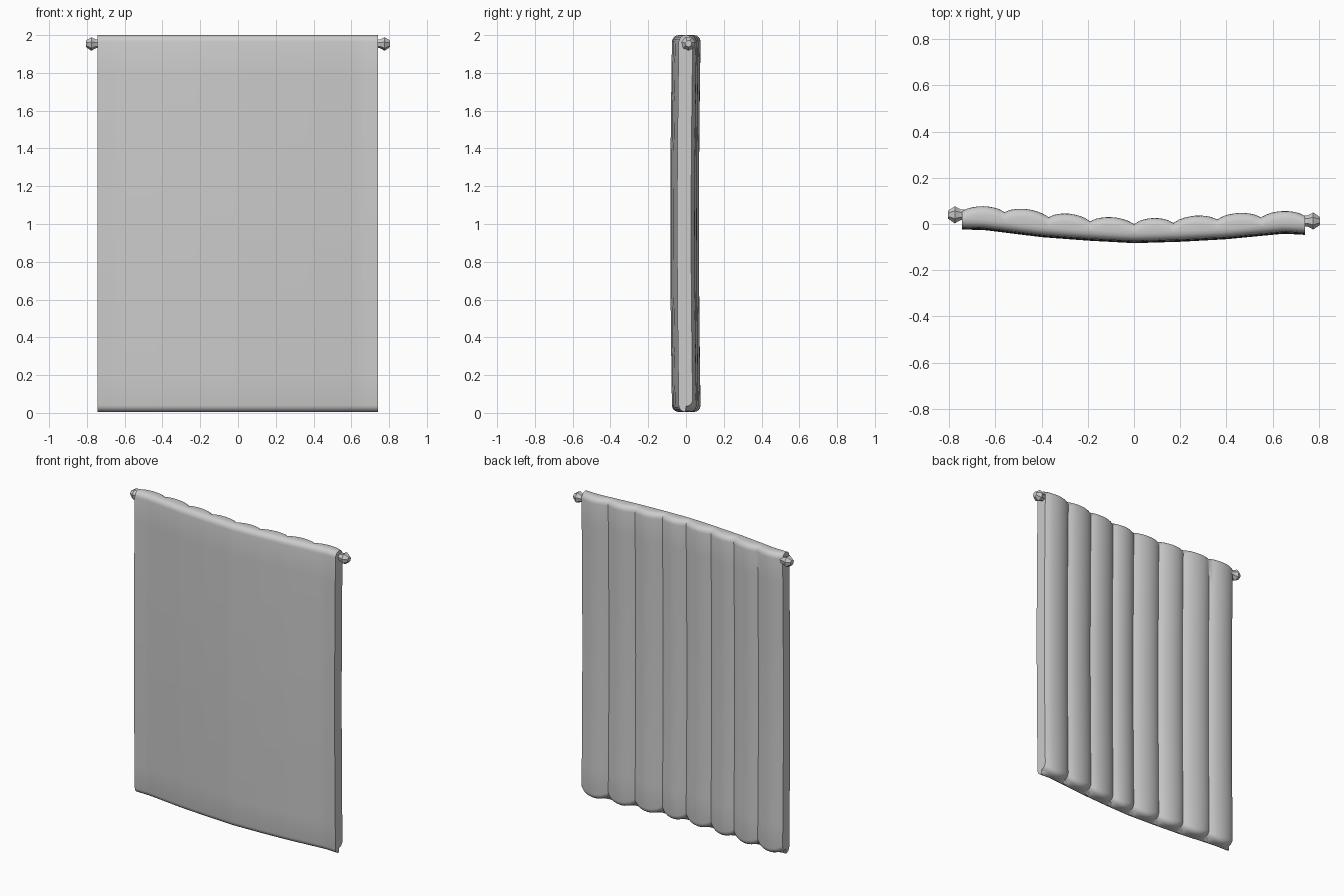
import bpy, bmesh
from math import sin, cos, pi, radians
from mathutils import Matrix, Vector

cube = bpy.data.objects.get("Cube")
if cube:
    bpy.data.objects.remove(cube)

grey = bpy.data.materials.new("light grey")
grey.use_nodes = True
colour = (0.6, 0.6, 0.6, 1)
grey.diffuse_color = colour
grey.node_tree.nodes["Principled BSDF"].inputs["Base Color"].default_value = colour


def finish(name, bm, angle):
    bmesh.ops.recalc_face_normals(bm, faces=bm.faces)
    mesh = bpy.data.meshes.new(name)
    bm.to_mesh(mesh)
    bm.free()
    obj = bpy.data.objects.new(name, mesh)
    bpy.context.collection.objects.link(obj)
    mesh.materials.append(grey)
    bpy.ops.object.select_all(action='DESELECT')
    obj.select_set(True)
    bpy.context.view_layer.objects.active = obj
    bpy.ops.object.shade_smooth_by_angle(angle=radians(angle))
    return obj


def lerp_path(points, x):
    for (x0, y0), (x1, y1) in zip(points, points[1:]):
        if x <= x1:
            return y0 + (y1 - y0) * (x - x0) / (x1 - x0)
    return points[-1][1]


# Plan curves of the smooth front and of the grooves between the back folds
front = [(-.745, -.015), (-.65, -.017), (-.4, -.048), (-.2, -.063), (0, -.074),
         (.2, -.068), (.4, -.057), (.65, -.033), (.74, -.038)]
grooves = [(-.745, .055), (-.56, .052), (-.37, .03), (-.19, .012), (0, 0),
           (.17, .005), (.36, .02), (.55, .029), (.74, .036)]


def section(x, fold, end):
    """Closed upright section of the hanging cloth, rounded at top and bottom."""
    yf = lerp_path(front, x)
    yb = lerp_path(grooves, x) + .024 * fold
    low = .035 - .03 * fold
    r = .035
    pts = []
    corners = [(yb - r, 2 - r, 0), (yf + r, 2 - r, 90),
               (yf + r, .005 + r, 180), (yb - r, low + r, 270)]
    for i, (cy, cz, a0) in enumerate(corners):
        for k in range(5):
            a = radians(a0 + k * 22.5)
            pts.append((cy + r * cos(a), cz + r * sin(a)))
        if i in (1, 3):                       # long front and back runs
            ya, za = pts[-1]
            yn, zn = (yf, .005 + r) if i == 1 else (yb, 2 - r)
            for k in range(1, 12):
                pts.append((ya + (yn - ya) * k / 12, za + (zn - za) * k / 12))
    return [Vector((x, y - .009 * sin(pi * z / 2), z)) for y, z in pts]


# Cloth panel with a curved plan and eight folds at the back
bm = bmesh.new()
steps = 8
rings = []
for (x0, _), (x1, _) in zip(grooves, grooves[1:]):
    for k in range(steps):
        t = k / steps
        rings.append(section(x0 + (x1 - x0) * t, sin(pi * t) ** .7, False))
rings.append(section(grooves[-1][0], 0, True))
rows = [[bm.verts.new(p) for p in ring] for ring in rings]
count = len(rows[0])
for a, b in zip(rows, rows[1:]):
    for j in range(count):
        k = (j + 1) % count
        bm.faces.new((a[j], a[k], b[k], b[j]))
bm.faces.new(rows[0])
bm.faces.new(rows[-1])
finish("cloth_panel", bm, 50)

# Faceted knobs at both ends of the hanging rod
knob_profile = [(.70, .024), (.75, .024), (.757, .027), (.776, .038), (.805, .018)]
for name, side, y in (("left_knob", 1, .013), ("right_knob", -1, .04)):
    bm = bmesh.new()
    rows = [[bm.verts.new((side * x, y + r * cos(2 * pi * k / 7 - pi / 2),
                           1.955 + r * sin(2 * pi * k / 7 - pi / 2)))
             for k in range(7)] for x, r in knob_profile]
    for a, b in zip(rows, rows[1:]):
        for j in range(7):
            k = (j + 1) % 7
            bm.faces.new((a[j], a[k], b[k], b[j]))
    bm.faces.new(rows[0])
    bm.faces.new(rows[-1])
    finish(name, bm, 25)

# Rod hidden inside the top hem, following the bend of the panel
bm = bmesh.new()
rows = []
for x, y in ((-.74, .04), (-.4, -.005), (0, -.037), (.4, -.015), (.74, .013)):
    rows.append([bm.verts.new((x, y + .018 * cos(2 * pi * k / 8),
                               1.955 + .018 * sin(2 * pi * k / 8))) for k in range(8)])
for a, b in zip(rows, rows[1:]):
    for j in range(8):
        k = (j + 1) % 8
        bm.faces.new((a[j], a[k], b[k], b[j]))
bm.faces.new(rows[0])
bm.faces.new(rows[-1])
finish("hanging_rod", bm, 40)
